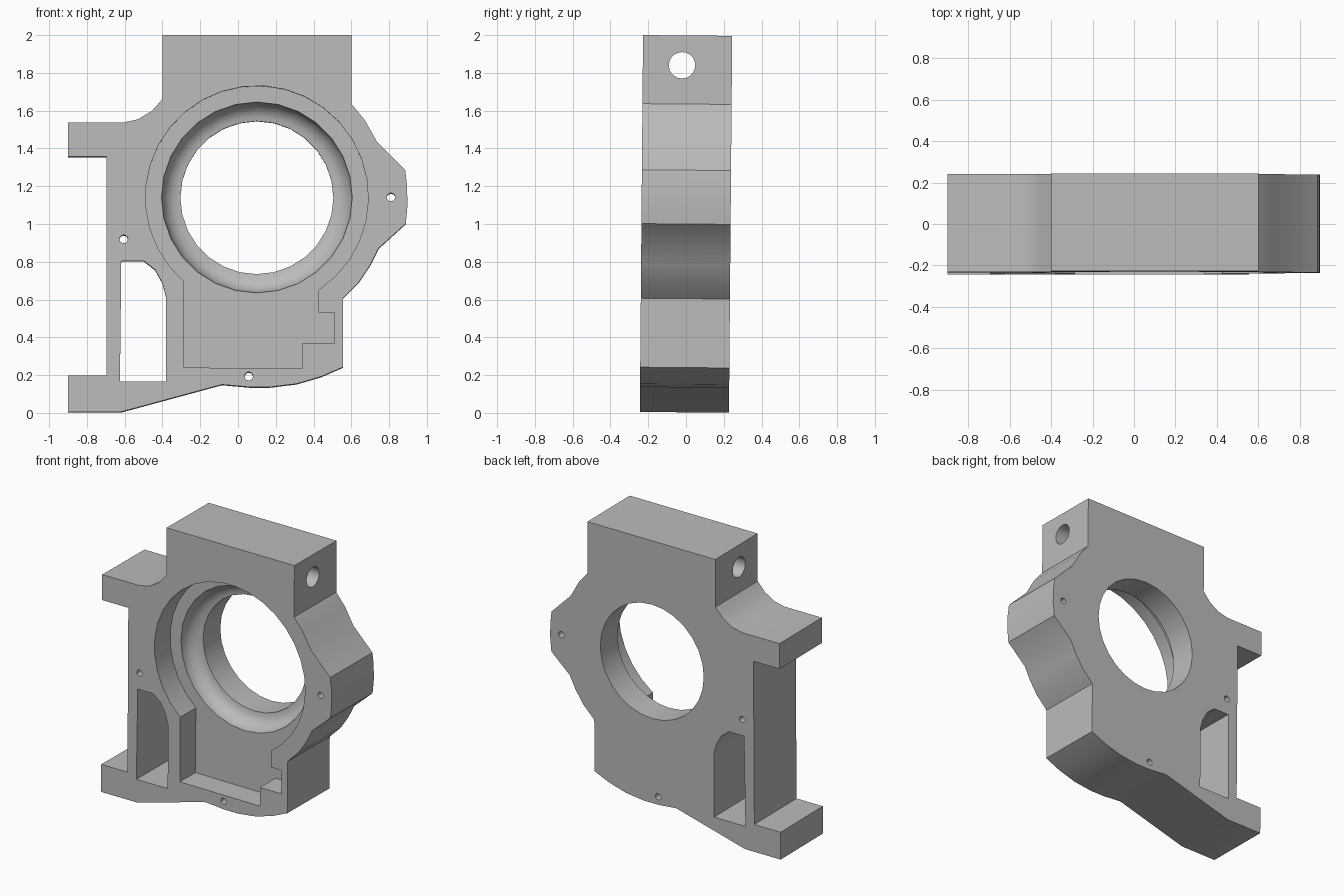
import bpy, bmesh
from math import sin, cos, pi, radians
from mathutils import Matrix, Vector

cube = bpy.data.objects.get("Cube")
if cube:
    bpy.data.objects.remove(cube, do_unlink=True)

HALF = 0.236            # half thickness of the casting
FLOOR = -0.061          # depth of the pocket floor
CX, CZ = 0.1, 1.14      # bore centre

grey = bpy.data.materials.new("cast_grey")
grey.use_nodes = True
colour = (0.5, 0.5, 0.5, 1)
grey.diffuse_color = colour
grey.node_tree.nodes["Principled BSDF"].inputs["Base Color"].default_value = colour


def finish(name, bm):
    bmesh.ops.recalc_face_normals(bm, faces=bm.faces)
    mesh = bpy.data.meshes.new(name)
    bm.to_mesh(mesh)
    bm.free()
    mesh.materials.append(grey)
    obj = bpy.data.objects.new(name, mesh)
    bpy.context.collection.objects.link(obj)
    return obj


def prism(name, outline, y0, y1):
    """Extrude an x-z outline along y."""
    bm = bmesh.new()
    face = bm.faces.new([bm.verts.new((x, y0, z)) for x, z in outline])
    new = bmesh.ops.extrude_face_region(bm, geom=[face])["geom"]
    verts = [v for v in new if isinstance(v, bmesh.types.BMVert)]
    bmesh.ops.translate(bm, vec=(0, y1 - y0, 0), verts=verts)
    return finish(name, bm)


def arc(cx, cz, r, start, end, steps):
    angles = [radians(start + (end - start) * i / steps) for i in range(steps + 1)]
    return [(cx + r * cos(a), cz + r * sin(a)) for a in angles]


def circle(cx, cz, r, n):
    return arc(cx, cz, r, 0, 360, n)[:-1]


# Housing body
body = prism("bearing_housing", [
    (-0.9, 1.355), (-0.9, 1.535), (-0.61, 1.535), (-0.53, 1.552), (-0.455, 1.598),
    (-0.4, 1.66), (-0.4, 1.998), (0.6, 1.998), (0.6, 1.635), (0.67, 1.55),
    (0.735, 1.435), (0.885, 1.285), (0.895, 1.2), (0.897, 1.1), (0.888, 1.0),
    (0.745, 0.87), (0.7, 0.78), (0.64, 0.69), (0.555, 0.605), (0.555, 0.24),
    (0.44, 0.19), (0.31, 0.152), (0.17, 0.135), (0.06, 0.135), (-0.085, 0.148),
    (-0.62, 0.003), (-0.9, 0.003), (-0.9, 0.197), (-0.695, 0.197), (-0.695, 1.355),
], -HALF, HALF)

cutters = []

# Front pocket: round recess running into a stepped channel
cutters.append(prism("pocket_cutter", arc(CX, CZ, 0.59, -56.5, 229.2, 26) + [
    (-0.285, 0.238), (0.34, 0.233), (0.34, 0.365), (0.51, 0.365),
    (0.51, 0.53), (0.425, 0.53)], -0.4, FLOOR))

# Bore with a concave rounded seat
bm = bmesh.new()
profile = [(0, FLOOR - 0.05), (0.505, FLOOR - 0.05)]
profile += [(0.405 + 0.1 * cos(t), FLOOR + 0.105 * sin(t))
            for t in [pi / 2 * i / 6 for i in range(7)]]
profile += [(0.405, 0.4), (0, 0.4)]
verts = [bm.verts.new((CX + r, y, CZ)) for r, y in profile]
edges = [bm.edges.new(pair) for pair in zip(verts, verts[1:])]
bmesh.ops.spin(bm, geom=verts + edges, cent=(CX, 0, CZ), axis=(0, 1, 0),
               angle=2 * pi, steps=28, use_duplicate=False)
bmesh.ops.remove_doubles(bm, verts=bm.verts, dist=0.0005)
cutters.append(finish("bore_cutter", bm))

# Side window
cutters.append(prism("window_cutter", [
    (-0.625, 0.165), (-0.38, 0.165), (-0.38, 0.61), (-0.4, 0.685),
    (-0.44, 0.757), (-0.5, 0.803), (-0.618, 0.803)], -0.4, 0.4))

# Bolt holes
for x, z in [(-0.605, 0.918), (0.81, 1.14), (0.057, 0.192)]:
    cutters.append(prism("bolt_cutter", circle(x, z, 0.022, 14), -0.4, 0.4))

# Cross hole through the top block
cross = prism("cross_hole_cutter", circle(0, 0, 0.07, 20), -1, 1)
cross.data.transform(Matrix.Translation((0, -0.028, 1.84)) @ Matrix.Rotation(pi / 2, 4, "Z"))
cutters.append(cross)

# Cut everything out and keep the plain result
for cutter in cutters:
    cutter.hide_render = True
    mod = body.modifiers.new(cutter.name, "BOOLEAN")
    mod.operation = "DIFFERENCE"
    mod.solver = "EXACT"
    mod.object = cutter
graph = bpy.context.evaluated_depsgraph_get()
result = bpy.data.meshes.new_from_object(body.evaluated_get(graph))
body.modifiers.clear()
body.data = result
for cutter in cutters:
    bpy.data.objects.remove(cutter, do_unlink=True)

# Slight backward lean about mid height
pivot = Vector((0, 0, 1))
body.data.transform(Matrix.Translation(pivot) @ Matrix.Rotation(-0.0085, 4, "X")
                    @ Matrix.Translation(-pivot))

bpy.ops.object.select_all(action="DESELECT")
body.select_set(True)
bpy.context.view_layer.objects.active = body
bpy.ops.object.shade_smooth_by_angle(angle=radians(30))
